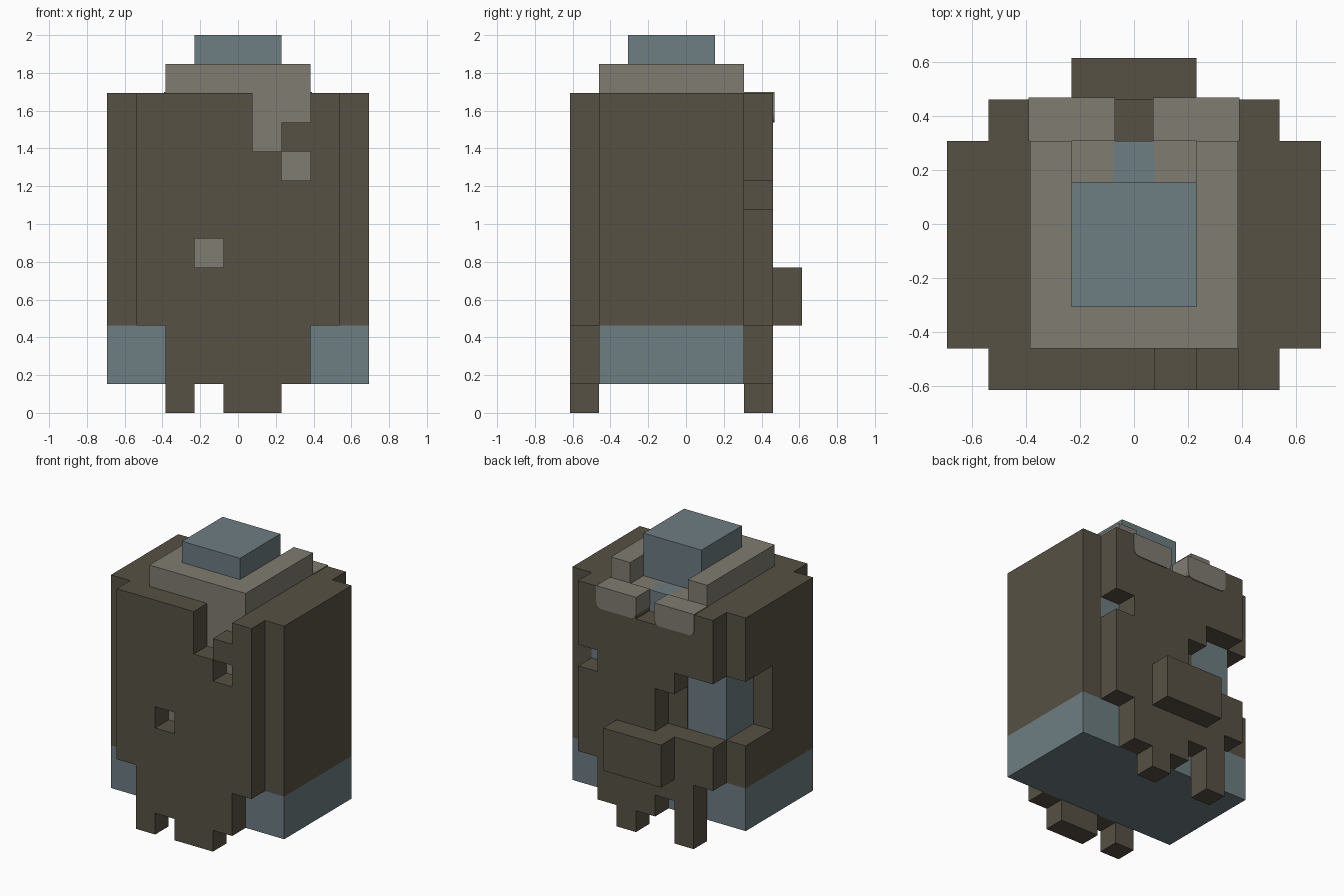
import bpy, bmesh
from mathutils import Vector

if "Cube" in bpy.data.objects:
    bpy.data.objects.remove(bpy.data.objects["Cube"])

U = 2 / 13  # size of one block


def material(name, srgb):
    m = bpy.data.materials.new(name)
    lin = [((c / 255 + 0.055) / 1.055) ** 2.4 for c in srgb]
    m.diffuse_color = (*lin, 1)
    m.use_nodes = True
    m.node_tree.nodes["Principled BSDF"].inputs["Base Color"].default_value = m.diffuse_color
    return m


DARK = material("dark olive", (87, 81, 68))
LIGHT = material("warm grey", (127, 124, 113))
BLUE = material("slate blue", (109, 125, 130))


def box(x0, x1, y0, y1, z0, z1):
    """Set of block cells, with bounds in block units."""
    return {(i, j, k) for i in range(int(x0 + 4.5), int(x1 + 4.5))
            for j in range(y0, y1) for k in range(z0, z1)}


def finish(bm, name, mat):
    mesh = bpy.data.meshes.new(name)
    bm.to_mesh(mesh)
    bm.free()
    mesh.materials.append(mat)
    ob = bpy.data.objects.new(name, mesh)
    bpy.context.collection.objects.link(ob)
    return ob


def blocks(name, cells, mat):
    """Mesh the outer skin of a set of cells."""
    bm = bmesh.new()
    for c in cells:
        for axis in range(3):
            for side in (0, 1):
                n = list(c)
                n[axis] += 1 if side else -1
                if tuple(n) in cells:
                    continue
                a, b = (axis + 1) % 3, (axis + 2) % 3
                quad = []
                for da, db in ((0, 0), (1, 0), (1, 1), (0, 1)):
                    p = list(c)
                    p[axis] += side
                    p[a] += da
                    p[b] += db
                    quad.append(bm.verts.new(Vector((p[0] - 4.5, p[1], p[2])) * U))
                bm.faces.new(quad if side else quad[::-1])
    bmesh.ops.remove_doubles(bm, verts=bm.verts[:], dist=1e-4)
    bmesh.ops.dissolve_limit(bm, angle_limit=0.01, verts=bm.verts[:], edges=bm.edges[:])
    return finish(bm, name, mat)


# Front plate with ragged lower edge, chipped corner and holes
front = box(-3.5, 3.5, -4, -3, 3, 11) | box(-2.5, 2.5, -4, -3, 1, 3)
front |= box(-2.5, -1.5, -4, -3, 0, 1) | box(-0.5, 1.5, -4, -3, 0, 1)
front -= box(0.5, 1.5, -4, -3, 9, 11) | box(1.5, 2.5, -4, -3, 10, 11)
front -= box(1.5, 2.5, -4, -3, 8, 9) | box(-1.5, -0.5, -4, -3, 5, 6)

# Back plate with ragged lower edge, top notch and broken opening
back = box(-3.5, 3.5, 2, 3, 3, 11) | box(-2.5, 2.5, 2, 3, 1, 3)
back |= box(0.5, 1.5, 2, 3, 0, 1) | box(-2.5, -1.5, 2, 3, 0, 1)
back -= box(-1.5, -0.5, 2, 3, 1, 2) | box(-0.5, 0.5, 2, 3, 10, 11)
back -= box(-3.5, -1.5, 2, 3, 5, 8) | box(-1.5, -0.5, 2, 3, 5, 7)
back -= box(2.5, 3.5, 2, 3, 7, 8)

# Side walls, with the opening wrapping round the back left corner
sides = box(-4.5, 4.5, -3, 2, 3, 11) - box(-3.5, 3.5, -3, 2, 3, 10)
sides -= box(-2.5, 2.5, -3, 2, 10, 11)
sides -= box(-4.5, -3.5, 0, 2, 5, 8)

# Pouch on the back
pouch = box(-1.5, 1.5, 3, 4, 3, 5)
blocks("outer_shell", front | back | sides | pouch, DARK)

# Inner body, base and head block
column = box(-1.5, 1.5, -2, 1, 3, 13) | box(-0.5, 0.5, 1, 2, 10, 11)
lining = box(-2.5, 2.5, -3, -2, 3, 12) | box(-2.5, 2.5, -3, 2, 10, 12)
lining -= column | box(-1.5, 1.5, 1, 2, 11, 12)
core = box(-4.5, 4.5, -3, 2, 1, 3) | box(-3.5, 3.5, -3, 2, 3, 10) | column
blocks("inner_body", core - lining, BLUE)
blocks("collar_and_lining", lining, LIGHT)


def slab(name, lo, hi, mat, round_corners=0.0):
    """Plain box between two corners, optionally cutting its lower corners."""
    bm = bmesh.new()
    bmesh.ops.create_cube(bm, size=1)
    lo, hi = Vector(lo), Vector(hi)
    for v in bm.verts:
        v.co = Vector([l + (h - l) * (c + 0.5) for l, h, c in zip(lo, hi, v.co)])
    if round_corners:
        low = [e for e in bm.edges if all(v.co.z < lo.z + 1e-4 for v in e.verts)
               and abs(e.verts[0].co.y - e.verts[1].co.y) > 0.05]
        bmesh.ops.bevel(bm, geom=low, offset=round_corners, segments=2,
                        profile=0.5, affect='EDGES')
    return finish(bm, name, mat)


# Collar flaps lying over the top of the back plate
P = 0.006
for side, x0, x1 in (("right", 0.5, 2.5), ("left", -2.5, -0.5)):
    slab("collar_flap_" + side, (x0 * U - P, 2 * U, 10 * U),
         (x1 * U + P, 3 * U + P, 11 * U + P), LIGHT, 0.04)

# Dark panel inside the back opening
slab("opening_panel", (-1.5 * U, 2 * U - 0.003, 5 * U),
     (-0.5 * U, 2 * U + 0.004, 7 * U), DARK)
